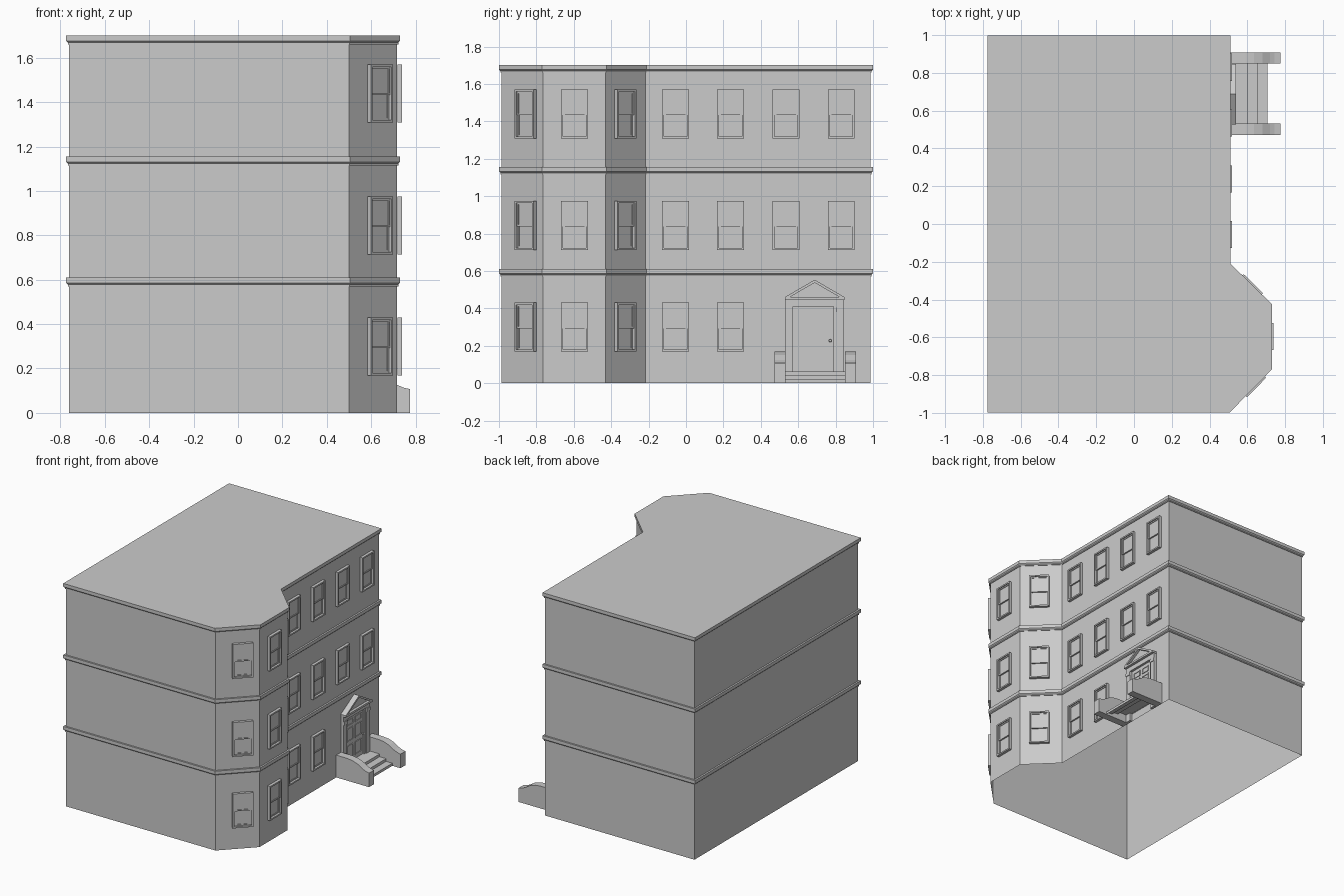
import bpy, bmesh, math
from mathutils import Vector, Matrix

cube = bpy.data.objects.get("Cube")
if cube:
    bpy.data.objects.remove(cube)

stone = bpy.data.materials.new("plain_grey")
stone.use_nodes = True
GREY = (0.6, 0.6, 0.6, 1)
stone.diffuse_color = GREY
stone.node_tree.nodes["Principled BSDF"].inputs["Base Color"].default_value = GREY


def add_object(name, mesh):
    ob = bpy.data.objects.new(name, mesh)
    bpy.context.collection.objects.link(ob)
    return ob


def to_mesh(name, bm):
    mesh = bpy.data.meshes.new(name)
    bm.to_mesh(mesh)
    bm.free()
    mesh.materials.append(stone)
    return mesh


def box(bm, x, y, z):
    """Box from (min, max) ranges."""
    centre = Vector([sum(r) / 2 for r in (x, y, z)])
    size = [r[1] - r[0] for r in (x, y, z)]
    bmesh.ops.create_cube(bm, size=1, matrix=Matrix.Translation(centre) @ Matrix.Diagonal((*size, 1)))


def frame(bm, x, y, z, bar):
    """Four bars round a rectangle in the y-z plane."""
    box(bm, x, y, (z[0], z[0] + bar))
    box(bm, x, y, (z[1] - bar, z[1]))
    box(bm, x, (y[0], y[0] + bar), (z[0] + bar, z[1] - bar))
    box(bm, x, (y[1] - bar, y[1]), (z[0] + bar, z[1] - bar))


def prism(bm, points, direction):
    """Solid made by pushing a flat outline along a direction."""
    face = bm.faces.new([bm.verts.new(p) for p in points])
    top = bmesh.ops.extrude_face_region(bm, geom=[face], use_keep_orig=True)
    moved = [v for v in top["geom"] if isinstance(v, bmesh.types.BMVert)]
    bmesh.ops.translate(bm, verts=moved, vec=direction)
    bmesh.ops.recalc_face_normals(bm, faces=bm.faces)


# Building outline, counter-clockwise, with an angled bay on the right side
WALL_X, BAY_X = 0.498, 0.717
outline = [Vector(p) for p in ((-0.762, -0.986), (0.5, -0.986), (BAY_X, -0.765), (BAY_X, -0.43),
                               (WALL_X, -0.216), (WALL_X, 0.986), (-0.762, 0.986))]


def offset(points, d):
    """Mitred outward offset of the outline."""
    result = []
    for i, p in enumerate(points):
        a = (p - points[i - 1]).normalized()
        b = (points[(i + 1) % len(points)] - p).normalized()
        na, nb = Vector((a.y, -a.x)), Vector((b.y, -b.x))
        result.append(p + (na + nb) * d / (1 + na.dot(nb)))
    return result


def loft(name, profile, cap=False):
    """Sweep an (offset, height) profile round the building."""
    bm = bmesh.new()
    rings = [[bm.verts.new((p.x, p.y, z)) for p in offset(outline, d)] for d, z in profile]
    for low, high in zip(rings, rings[1:]):
        for i in range(len(low)):
            j = (i + 1) % len(low)
            bm.faces.new((low[i], low[j], high[j], high[i]))
    if cap:
        bm.faces.new(rings[-1])
    return add_object(name, to_mesh(name, bm))


# Walls and the three moulded bands; the top band carries the flat roof
loft("walls", [(0, 0), (0, 1.69)])
for name, z, cap in (("lower_band", 0.57, False), ("middle_band", 1.115, False), ("roof_cornice", 1.66, True)):
    rise = [(0, 0), (0.005, 0), (0.005, 0.008), (0.013, 0.016), (0.013, 0.041)]
    if not cap:
        rise.append((0, 0.041))
    loft(name, [(d, z + h) for d, h in rise], cap)

# Sash window, facing +x, centred on its own origin
bm = bmesh.new()
W, H = 0.072, 0.131
frame(bm, (0.0005, 0.022), (-W, W), (-H, H), 0.011)
w, h = W - 0.011, H - 0.011
frame(bm, (0.0005, 0.014), (-w, w), (-0.006, h), 0.009)
frame(bm, (0.0005, 0.006), (-w, w), (-h, 0.003), 0.009)
box(bm, (0.0005, 0.009), (-w, w), (0, h))
box(bm, (0.0005, 0.002), (-w, w), (-h, 0))
window_mesh = to_mesh("sash_window", bm)

bay_a = math.atan2(-0.217, 0.221)
bay_b = math.atan2(0.219, 0.214)
columns = [(0.633, -0.8505, bay_a), (BAY_X, -0.596, 0), (0.617, -0.332, bay_b)]
columns += [(WALL_X, y, 0) for y in (-0.056, 0.238, 0.535, 0.83)]
for floor, z in enumerate((0.299, 0.844, 1.439)):
    for x, y, angle in columns[:5] if floor == 0 else columns:
        ob = add_object("sash_window", window_mesh)
        ob.location = (x, y, z)
        ob.rotation_euler.z = angle

# Door surround: pilasters, capitals, lintel and cornice
MID, HALF = 0.688, 0.16
bm = bmesh.new()
for side in (-1, 1):
    inner, outer = MID + side * 0.115, MID + side * (HALF - 0.003)
    y = (min(inner, outer), max(inner, outer))
    box(bm, (WALL_X, 0.52), y, (0, 0.445))
    box(bm, (WALL_X, 0.525), y, (0.38, 0.405))
box(bm, (WALL_X, 0.52), (MID - 0.115, MID + 0.115), (0.41, 0.445))
box(bm, (WALL_X, 0.54), (MID - HALF, MID + HALF), (0.445, 0.46))
add_object("door_surround", to_mesh("door_surround", bm))

# Pediment: back panel and two raking mouldings
bm = bmesh.new()
prism(bm, [(WALL_X, MID - HALF, 0.46), (WALL_X, MID + HALF, 0.46), (WALL_X, MID, 0.55)], (0.022, 0, 0))
for side in (-1, 1):
    edge = [(HALF, 0.46), (0, 0.553), (0, 0.537), (HALF - 0.027, 0.46)]
    prism(bm, [(WALL_X, MID + side * y, z) for y, z in edge], (0.042, 0, 0))
add_object("pediment", to_mesh("pediment", bm))

# Panelled door with knob
bm = bmesh.new()
box(bm, (WALL_X, 0.502), (MID - 0.115, MID + 0.115), (0.06, 0.41))
box(bm, (WALL_X, 0.512), (MID + 0.1, MID + 0.115), (0.06, 0.41))
for y in (MID - 0.055, MID + 0.04):
    for z0, z1 in ((0.09, 0.19), (0.22, 0.32), (0.34, 0.385)):
        frame(bm, (WALL_X, 0.507), (y - 0.036, y + 0.036), (z0, z1), 0.007)
add_object("door", to_mesh("door", bm))
bm = bmesh.new()
bmesh.ops.create_uvsphere(bm, u_segments=12, v_segments=8, radius=0.008,
                          matrix=Matrix.Translation((0.514, 0.771, 0.227)))
for f in bm.faces:
    f.smooth = True
add_object("door_knob", to_mesh("door_knob", bm))

# Front steps, a folded sheet open underneath
bm = bmesh.new()
path = [(WALL_X, 0.062), (0.6, 0.062), (0.6, 0.041), (0.655, 0.041), (0.655, 0.02), (0.707, 0.02), (0.707, 0)]
rows = [[bm.verts.new((x, y, z)) for y in (0.53, 0.85)] for x, z in path]
for a, b in zip(rows, rows[1:]):
    bm.faces.new((a[0], b[0], b[1], a[1]))
add_object("steps", to_mesh("steps", bm))

# Curved cheek walls either side of the steps
curve = [(0.59, 0.17), (0.635, 0.165), (0.68, 0.15), (0.72, 0.125), (0.745, 0.114), (0.775, 0.107)]
shape = [(WALL_X, 0), (WALL_X, 0.17)] + curve + [(0.775, 0)]
for name, y in (("cheek_wall_front", 0.472), ("cheek_wall_back", 0.85)):
    bm = bmesh.new()
    prism(bm, [(x, y, z) for x, z in shape], (0, 0.059, 0))
    add_object(name, to_mesh(name, bm))
